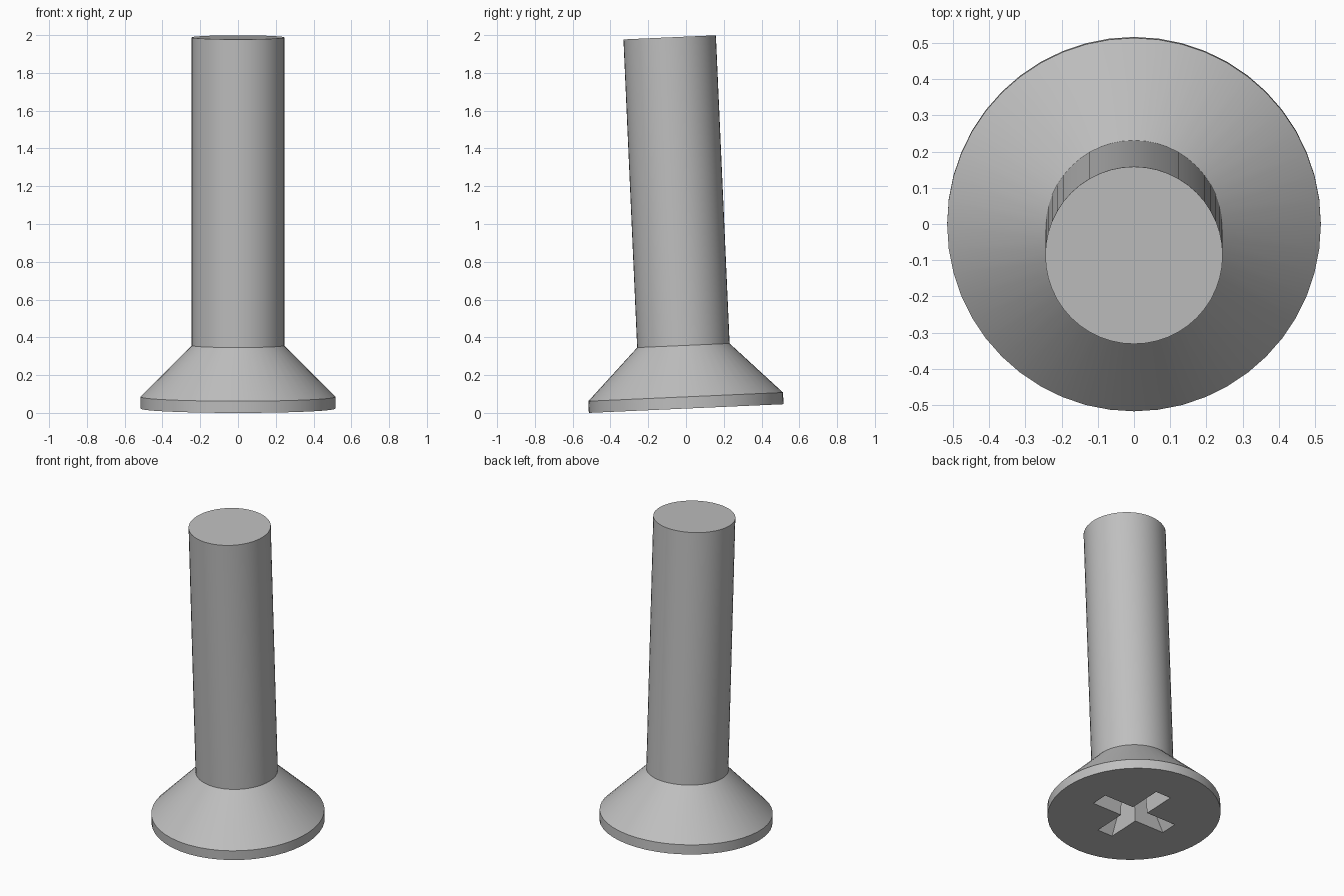
import bpy
import bmesh
from math import radians, cos, sin, tau
from mathutils import Matrix

default = bpy.data.objects.get("Cube")
if default:
    bpy.data.objects.remove(default, do_unlink=True)

SEGMENTS = 48
HEAD_R, SHAFT_R = 0.516, 0.245
RIM_H, HEAD_H, LENGTH = 0.062, 0.334, 1.967
TILT = Matrix.Translation((0, 0.001, 0.023)) @ Matrix.Rotation(radians(2.55), 4, "X")

steel = bpy.data.materials.new("steel_grey")
steel.use_nodes = True
colour = (0.52, 0.52, 0.52, 1)
steel.diffuse_color = colour
steel.node_tree.nodes["Principled BSDF"].inputs["Base Color"].default_value = colour


def loft(name, rings):
    """Closed solid skinned through rings of points."""
    bm = bmesh.new()
    loops = [[bm.verts.new(p) for p in ring] for ring in rings]
    for low, high in zip(loops, loops[1:]):
        n = len(low)
        for i in range(n):
            j = (i + 1) % n
            bm.faces.new((low[i], low[j], high[j], high[i]))
    bm.faces.new(loops[0][::-1])
    bm.faces.new(loops[-1])
    bmesh.ops.recalc_face_normals(bm, faces=bm.faces)
    mesh = bpy.data.meshes.new(name)
    bm.to_mesh(mesh)
    bm.free()
    mesh.materials.append(steel)
    obj = bpy.data.objects.new(name, mesh)
    obj.matrix_world = TILT
    bpy.context.collection.objects.link(obj)
    return obj


def circle(radius, z):
    return [(radius * cos(tau * i / SEGMENTS), radius * sin(tau * i / SEGMENTS), z)
            for i in range(SEGMENTS)]


def cross(reach, half, z):
    """Plus-shaped outline, one arm at a time."""
    points = []
    for k in range(4):
        c, s = cos(tau * k / 4), sin(tau * k / 4)
        for x, y in ((reach, -half), (reach, half), (half, half)):
            points.append((x * c - y * s, x * s + y * c, z))
    return points


# Countersunk head and plain shank in one turned solid
screw = loft("countersunk_screw", [
    circle(HEAD_R, 0), circle(HEAD_R, RIM_H),
    circle(SHAFT_R, HEAD_H), circle(SHAFT_R, LENGTH)])

# Tapered cross recess in the underside of the head
DEPTH, OVER = 0.3, 0.02
TAPER = 0.16 / DEPTH
cutter = loft("recess_cutter", [
    cross(0.27 + OVER * TAPER, 0.056, -OVER),
    cross(0.27 - DEPTH * TAPER, 0.045, DEPTH)])
cutter.hide_render = True

recess = screw.modifiers.new("cross_recess", "BOOLEAN")
recess.operation = "DIFFERENCE"
recess.solver = "EXACT"
recess.object = cutter

bpy.ops.object.select_all(action="DESELECT")
screw.select_set(True)
bpy.context.view_layer.objects.active = screw
bpy.ops.object.modifier_apply(modifier=recess.name)
bpy.data.objects.remove(cutter, do_unlink=True)
bpy.ops.object.shade_smooth_by_angle(angle=radians(25))
